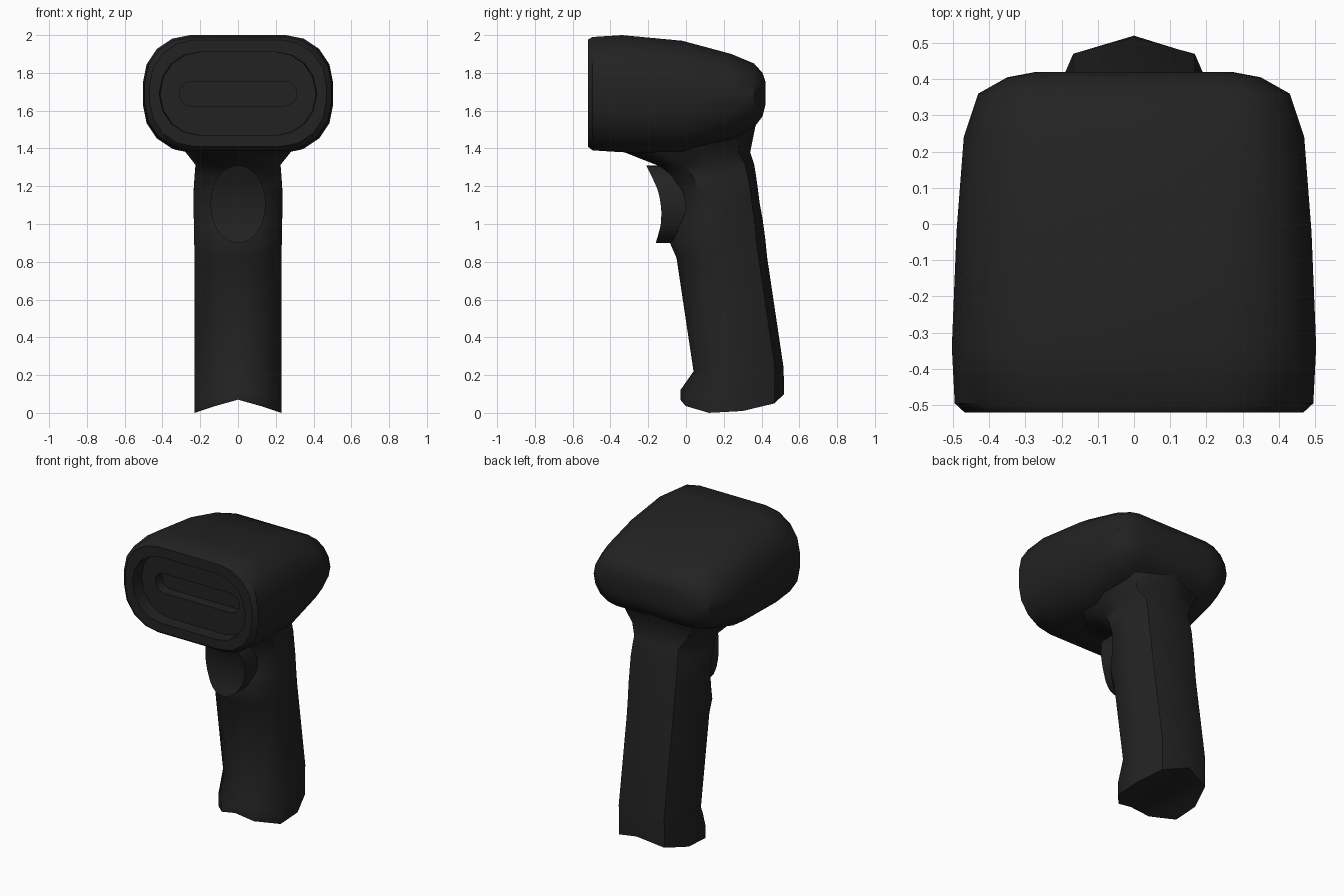
import bpy, bmesh
from math import sin, cos, pi, sqrt, radians

if "Cube" in bpy.data.objects:
    bpy.data.objects.remove(bpy.data.objects["Cube"])

black = bpy.data.materials.new("black_plastic")
black.diffuse_color = (0.016, 0.016, 0.016, 1)
black.use_nodes = True
black.node_tree.nodes["Principled BSDF"].inputs["Base Color"].default_value = black.diffuse_color


def loft(name, rings, first_cap=None, angle=40):
    """Skin closed rings of equal length; first_cap lists custom faces for ring 0."""
    bm = bmesh.new()
    vs = [[bm.verts.new(p) for p in r] for r in rings]
    n = len(rings[0])
    for a, b in zip(vs, vs[1:]):
        for i in range(n):
            j = (i + 1) % n
            bm.faces.new((a[i], a[j], b[j], b[i]))
    for f in first_cap or [range(n)]:
        bm.faces.new([vs[0][i] for i in f])
    bm.faces.new(vs[-1])
    bmesh.ops.recalc_face_normals(bm, faces=bm.faces)
    me = bpy.data.meshes.new(name)
    bm.to_mesh(me)
    bm.free()
    ob = bpy.data.objects.new(name, me)
    bpy.context.collection.objects.link(ob)
    me.materials.append(black)
    bpy.context.view_layer.objects.active = ob
    ob.select_set(True)
    bpy.ops.object.shade_smooth_by_angle(angle=radians(angle))
    ob.select_set(False)
    return ob


def rounded(y, w, top, bottom, r):
    """Rounded rectangle in the xz plane."""
    mid, h = (top + bottom) / 2, (top - bottom) / 2
    r = min(r, h - 0.001)
    pts = []
    for q, (sx, sz) in enumerate([(1, 1), (-1, 1), (-1, -1), (1, -1)]):
        for k in range(5):
            a = (q + k / 4) * pi / 2
            pts.append((sx * (w - r) + r * cos(a), y, mid + sz * (h - r) + r * sin(a)))
    return pts


# Head: from the slot floor out through the window recess, round the rim, to the back
loft("scanner_head", [rounded(*s) for s in [
    (-0.36, 0.31, 1.755, 1.625, 0.065),
    (-0.43, 0.31, 1.755, 1.625, 0.065),
    (-0.43, 0.41, 1.91, 1.47, 0.21),
    (-0.52, 0.415, 1.91, 1.47, 0.21),
    (-0.52, 0.468, 1.975, 1.41, 0.24),
    (-0.495, 0.495, 1.99, 1.39, 0.25),
    (-0.34, 0.503, 2.0, 1.38, 0.25),
    (-0.02, 0.49, 1.97, 1.375, 0.25),
    (0.24, 0.47, 1.90, 1.45, 0.22),
    (0.36, 0.43, 1.85, 1.51, 0.17),
    (0.405, 0.35, 1.80, 1.57, 0.12),
    (0.42, 0.27, 1.755, 1.63, 0.06),
]])

# Handle: ten-sided section, bottom rim arched between the sides, top flaring into the head
half = [(0, -1, 0), (0.52, -0.9, 0.035), (1, -0.45, 0.078),
        (1, 0.2, 0.078), (0.73, 0.81, 0.047), (0, 1, 0)]
section = half + [(-x, t, s) for x, t, s in half[4:0:-1]]


def grip_ring(yf, zf, yb, zb, w, sag=0):
    pts = []
    for x, t, s in section:
        u = (t + 1) / 2
        pts.append((x * w, yf + (yb - yf) * u, zf + (zb - zf) * u - s * sag))
    return pts


loft("handle", [grip_ring(*s) for s in [
    (-0.03, 0.07, 0.52, 0.10, 0.23, 1),
    (-0.03, 0.12, 0.52, 0.14, 0.23, 0.6),
    (0.04, 0.22, 0.515, 0.25, 0.23),
    (-0.05, 0.82, 0.43, 0.82, 0.23),
    (-0.085, 0.90, 0.42, 0.92, 0.232),
    (-0.055, 1.0, 0.405, 1.03, 0.234),
    (-0.04, 1.08, 0.39, 1.11, 0.235),
    (-0.05, 1.16, 0.38, 1.19, 0.235),
    (-0.09, 1.25, 0.37, 1.26, 0.23),
    (-0.15, 1.31, 0.36, 1.32, 0.225),
    (-0.34, 1.385, 0.34, 1.38, 0.28),
    (-0.30, 1.50, 0.36, 1.48, 0.34),
    (-0.20, 1.60, 0.38, 1.58, 0.36),
]], first_cap=[(0, 1, 4, 5), (1, 2, 3, 4), (0, 5, 6, 9), (9, 6, 7, 8)], angle=50)

# Trigger: oval from the front, with a hollowed finger face
profile = [(0.90, -0.16), (0.94, -0.148), (1.0, -0.132), (1.08, -0.13), (1.17, -0.145),
           (1.25, -0.18), (1.31, -0.21)]


def face_y(z):
    for (z0, y0), (z1, y1) in zip(profile, profile[1:]):
        if z <= z1 + 1e-6:
            return y0 + (y1 - y0) * (z - z0) / (z1 - z0)
    return profile[-1][1]


rings = []
for k in range(17):
    c = -cos(pi * k / 16)
    z, x = 1.105 + 0.205 * c, 0.142 * sqrt(max(0, 1 - c * c)) + 0.004
    y = face_y(z)
    rings.append([(-x, y, z), (x, y, z), (x, 0.03, z), (-x, 0.03, z)])
loft("trigger", rings)
